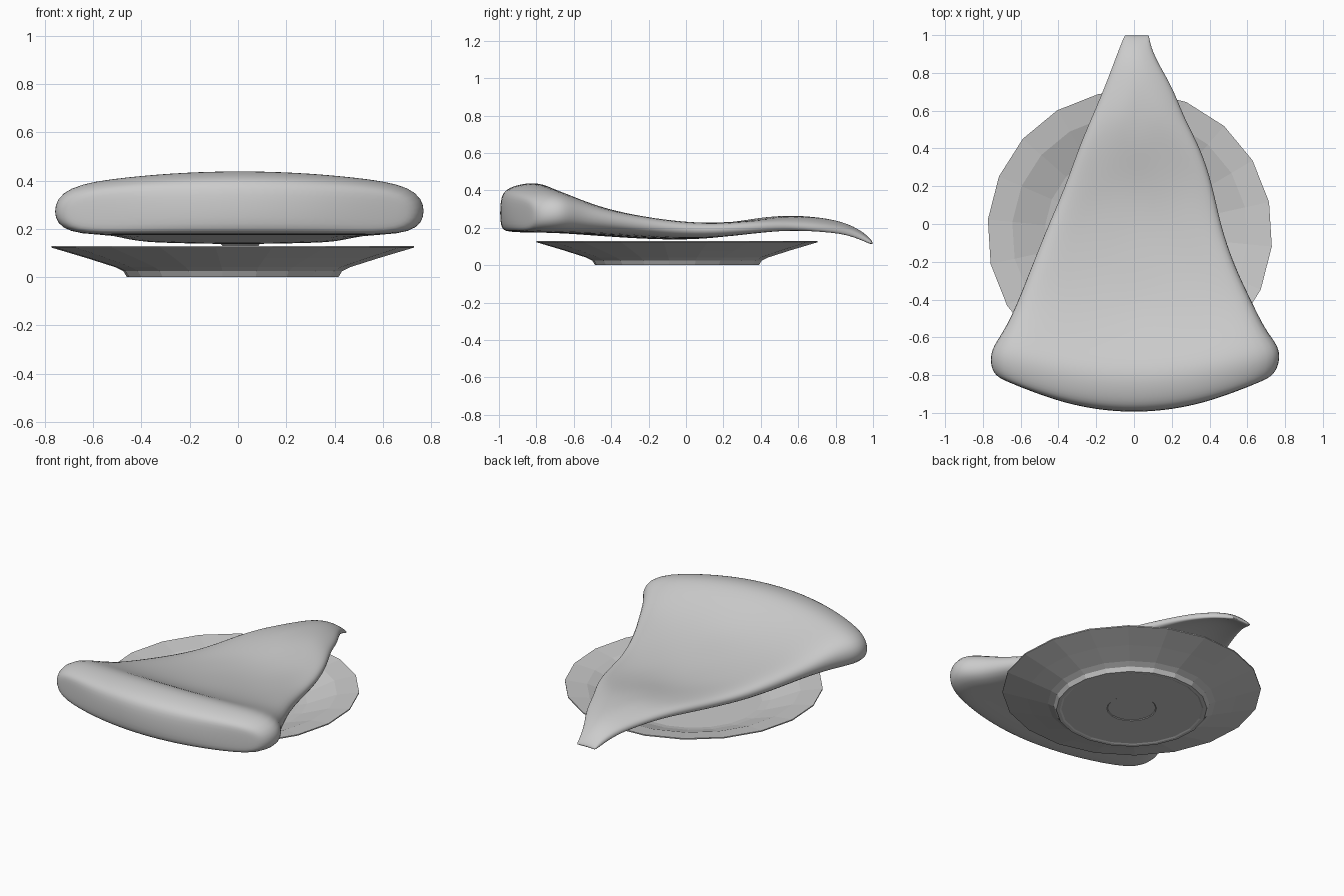
import bpy, bmesh, math

cube = bpy.data.objects.get("Cube")
if cube:
    bpy.data.objects.remove(cube)

grey = bpy.data.materials.new("light grey")
grey.use_nodes = True
colour = (0.6, 0.6, 0.6, 1)
grey.diffuse_color = colour
grey.node_tree.nodes["Principled BSDF"].inputs["Base Color"].default_value = colour


def finish(name, bm):
    bmesh.ops.recalc_face_normals(bm, faces=bm.faces)
    mesh = bpy.data.meshes.new(name)
    bm.to_mesh(mesh)
    bm.free()
    mesh.materials.append(grey)
    ob = bpy.data.objects.new(name, mesh)
    bpy.context.collection.objects.link(ob)
    return ob


def loft(bm, rings):
    for a, b in zip(rings, rings[1:]):
        n = len(a)
        for i in range(n):
            j = (i + 1) % n
            bm.faces.new((a[i], a[j], b[j], b[i]))


# Plate: faceted revolved profile, from the underside recess round to the floor
SIDES = 20
CX, CY = -0.022, -0.048
profile = [(0.14, 0.008), (0.145, 0.004), (0.41, 0.004), (0.42, 0), (0.44, 0),
           (0.455, 0.025), (0.49, 0.042), (0.61, 0.08), (0.755, 0.123),
           (0.755, 0.13), (0.625, 0.11), (0.45, 0.045), (0.4, 0.035)]
bm = bmesh.new()
rings = []
for r, z in profile:
    ring = []
    for i in range(SIDES):
        a = math.tau * (i - 0.3) / SIDES
        ring.append(bm.verts.new((CX + r * math.cos(a), CY + r * math.sin(a), z)))
    rings.append(ring)
loft(bm, rings)
bm.faces.new(rings[0])
bm.faces.new(rings[-1])
finish("plate", bm)

# Slice: rows from crust to tip
# y, left x, right x, bottom z, top z, bow of the row, lift of top and bottom edges
rows = [
    (-1.00, -0.70, 0.70, 0.20, 0.36, 0.18, -0.03, 0.00),
    (-0.97, -0.76, 0.76, 0.18, 0.41, 0.18, -0.06, 0.00),
    (-0.88, -0.78, 0.79, 0.175, 0.44, 0.17, -0.07, 0.00),
    (-0.77, -0.76, 0.78, 0.175, 0.445, 0.13, -0.07, 0.00),
    (-0.64, -0.70, 0.71, 0.17, 0.37, 0.08, -0.01, 0.00),
    (-0.45, -0.63, 0.64, 0.155, 0.29, 0.03, 0.02, 0.02),
    (-0.22, -0.55, 0.54, 0.14, 0.245, 0.00, 0.02, 0.02),
    (0.00, -0.46, 0.465, 0.135, 0.22, 0.00, 0.015, 0.01),
    (0.20, -0.37, 0.425, 0.15, 0.22, 0.00, 0.01, 0.00),
    (0.40, -0.30, 0.36, 0.18, 0.255, 0.00, -0.02, -0.01),
    (0.56, -0.23, 0.27, 0.20, 0.27, 0.00, -0.03, -0.02),
    (0.72, -0.16, 0.21, 0.20, 0.258, 0.00, -0.04, -0.03),
    (0.85, -0.11, 0.13, 0.18, 0.23, 0.00, -0.03, -0.02),
    (0.94, -0.075, 0.09, 0.14, 0.185, 0.00, -0.02, -0.01),
    (1.00, -0.05, 0.08, 0.105, 0.13, 0.00, -0.005, 0.00),
]
SPAN = (-0.94, -0.6, -0.3, 0, 0.3, 0.6, 0.94)
bm = bmesh.new()
rings = []
for k, (y, xl, xr, zb, zt, bow, top, bottom) in enumerate(rows):
    def point(u, z, lift):
        x = (xl + xr) / 2 + u * (xr - xl) / 2
        return bm.verts.new((x, y + bow * u * u, z + lift * u * u))

    middle, lift = (zb + zt) / 2, (top + bottom) / 2
    # gentle unevenness of the topping, away from the ends
    wave = 0.006 if 4 < k < 11 else 0
    ring = [point(-1, middle, lift)]
    ring += [point(u, zt + wave * math.sin(7 * u + 2.3 * k), top) for u in SPAN]
    ring.append(point(1, middle, lift))
    ring += [point(u, zb, bottom) for u in reversed(SPAN)]
    rings.append(ring)
loft(bm, rings)
for ring in (rings[0], rings[-1]):
    n = len(ring)
    for i in range(n // 2):
        quad = [ring[i], ring[i + 1], ring[n - i - 1], ring[-i]]
        bm.faces.new(list(dict.fromkeys(quad)))
food = finish("pizza_slice", bm)
food.modifiers.new("rounding", "SUBSURF").levels = 2
food.modifiers["rounding"].render_levels = 2
for p in food.data.polygons:
    p.use_smooth = True
